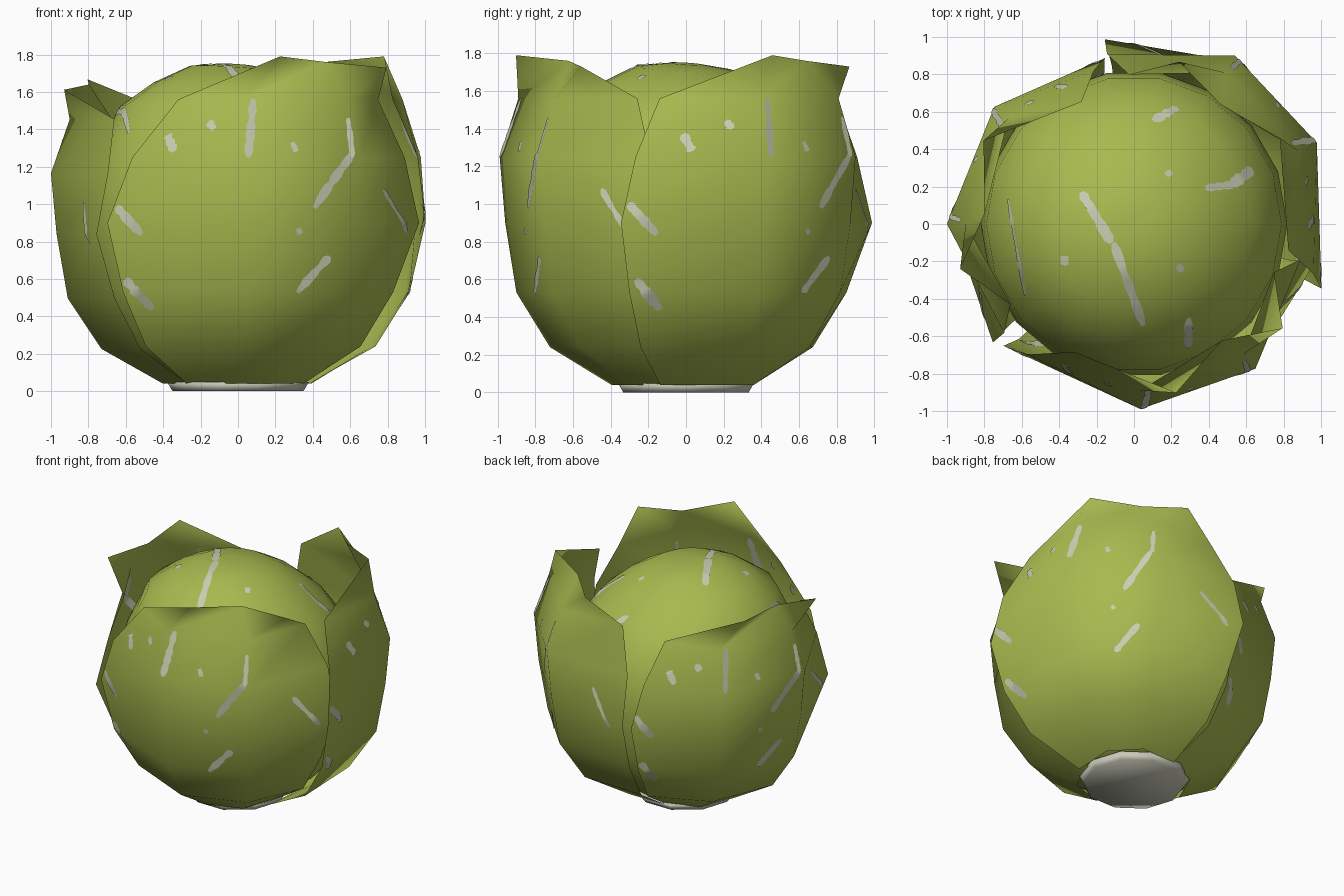
import bpy, bmesh, random
from math import sin, cos, radians
from mathutils import Vector
from mathutils.bvhtree import BVHTree

random.seed(4)
if "Cube" in bpy.data.objects:
    bpy.data.objects.remove(bpy.data.objects["Cube"])


def material(name, rgb):
    m = bpy.data.materials.new(name)
    m.use_nodes = True
    m.diffuse_color = (*rgb, 1)
    b = m.node_tree.nodes["Principled BSDF"]
    b.inputs["Base Color"].default_value = (*rgb, 1)
    b.inputs["Roughness"].default_value = 0.9
    return m


GREEN = material("leaf green", (0.39, 0.49, 0.078))
PALE = material("pale vein", (0.59, 0.61, 0.45))
STEM = material("stem grey", (0.59, 0.59, 0.49))


def finish(bm, name, mat):
    me = bpy.data.meshes.new(name)
    for f in bm.faces:
        f.smooth = True
    bm.to_mesh(me)
    me.materials.append(mat)
    ob = bpy.data.objects.new(name, me)
    bpy.context.collection.objects.link(ob)


def polar(az, r, z):
    return Vector((r * cos(radians(az)), r * sin(radians(az)), z))


def lathe(bm, profile, sides):
    rings = [[bm.verts.new(polar(360 * i / sides, r, z)) for i in range(sides)]
             for r, z in profile]
    for a, b in zip(rings, rings[1:]):
        for i in range(sides):
            j = (i + 1) % sides
            bm.faces.new((a[i], a[j], b[j], b[i]))
    bm.faces.new(rings[0][::-1])
    bm.faces.new(rings[-1])


def add_streak(bm, bvh, ray, start, end, width, sides):
    """Thin tapered strip laid on a surface; ray maps 2D points to a ray."""
    steps = 12
    a, b = Vector(start), Vector(end)
    hits = []
    for i in range(steps):
        p, n, _, _ = bvh.ray_cast(*ray(a.lerp(b, i / (steps - 1))))
        if p:
            hits.append((p, n))
    if len(hits) < 3:
        return
    along = (hits[-1][0] - hits[0][0]).normalized()
    widths = [width * random.uniform(0.35, 0.6) for _ in hits]
    widths[0] = widths[-1] = width * 0.25
    for side in sides:
        rails = []
        for (p, n), w in zip(hits, widths):
            across = n.cross(along).normalized() * w
            base = p + n * 0.004 * side
            rails.append((bm.verts.new(base - across), bm.verts.new(base + across)))
        for (a0, a1), (b0, b1) in zip(rails, rails[1:]):
            bm.faces.new((a0, b0, b1, a1) if side > 0 else (a0, a1, b1, b0))


# Outer leaf rows: height, radius factors (start edge, inside, end edge),
# angle shifts of the start and end edges
LEAF_ROWS = [
    (0.04, 0.38, 0.40, 0.36, -1, 1),
    (0.24, 0.73, 0.73, 0.68, 1, -1),
    (0.53, 0.91, 0.91, 0.86, 1, -1),
    (0.90, 1.00, 0.97, 1.00, 0, 0),
    (1.25, 0.94, 1.00, 0.92, 4, 0),
    (1.56, 0.79, 0.90, 0.80, 11, -7),
]
RIBS = (-19, 24, 59, 99)
LEAF_STREAKS = [
    ((27, 1.56), (25, 1.25), 0.045), ((58, 1.46), (57, 1.25), 0.03),
    ((57, 1.27), (46, 0.98), 0.045),
    ((52, 0.72), (42, 0.53), 0.045), ((-18, 1.02), (-9, 0.84), 0.05),
    ((80, 1.08), (92, 0.85), 0.035), ((-16, 0.6), (-9, 0.44), 0.055),
    ((-1, 1.37), (2, 1.28), 0.05), ((13, 1.44), (15, 1.40), 0.045),
    ((39, 1.33), (40, 1.28), 0.035), ((41, 0.87), (42, 0.84), 0.03),
]


def leaf(name, columns, lip, height, sweep):
    """columns: angle and widest radius of four ribs; lip: three rim points."""
    def lift(z):
        return 0.04 + (z - 0.04) * height

    bm = bmesh.new()
    rows = []
    for z, start, inside, end, shift0, shift1 in LEAF_ROWS:
        factors = (start, inside, inside, end)
        shifts = (shift0 * sweep, 0, 0, shift1)
        rows.append([bm.verts.new(polar(az + s, r * f, lift(z)))
                     for (az, r), f, s in zip(columns, factors, shifts)])
    for lo, hi in zip(rows, rows[1:]):
        for i in range(3):
            bm.faces.new((lo[i], lo[i + 1], hi[i + 1], hi[i]))
    # curled lip with a dip in the middle
    e0, c1, c2, e3 = rows[-1]
    t0, t1, t2 = [bm.verts.new(polar(az, r, lift(z)))
                  for (az, r), z in zip(lip, (1.79, 1.76, 1.73))]
    for tri in ((e0, c1, t0), (c1, t1, t0), (c1, c2, t1), (c2, t2, t1), (c2, e3, t2)):
        bm.faces.new(tri)
    bm.normal_update()
    bvh = BVHTree.FromBMesh(bm)
    finish(bm, name, GREEN)

    def outward(p):
        # place the streak between the same two ribs on every leaf
        i = sum(p.x > rib for rib in RIBS[1:3])
        t = (p.x - RIBS[i]) / (RIBS[i + 1] - RIBS[i])
        az = columns[i][0] * (1 - t) + columns[i + 1][0] * t
        return Vector((0, 0, lift(p.y))), polar(az, 1, 0)

    veins = bmesh.new()
    for start, end, width in LEAF_STREAKS:
        add_streak(veins, bvh, outward, start, end, width, (1, -1))
    finish(veins, name + "_veins", PALE)


leaf("back_left_leaf", [(-19, 1.06), (24, 1.07), (59, 1.05), (99, 1.0)],
     [(30.5, 0.905), (54, 0.79), (74.5, 0.9)], 1.0, 0.85)
leaf("front_leaf", [(223, 0.955), (272, 0.99), (310, 1.01), (348, 0.99)],
     [(284, 0.93), (307, 0.78), (325, 0.97)], 1.0, 2.0)
leaf("right_leaf", [(100, 0.9), (140, 0.975), (180, 1.0), (220, 0.985)],
     [(151, 0.92), (176, 0.8), (194.5, 0.96)], 0.93, 1.2)

# Rounded head inside the leaves, its crown leaning slightly
bm = bmesh.new()
lathe(bm, [(0.33, 0.045), (0.62, 0.25), (0.76, 0.55), (0.82, 0.9), (0.79, 1.2),
           (0.63, 1.48), (0.45, 1.62), (0.26, 1.72), (0.08, 1.745)], 18)
for v in bm.verts:
    if v.co.z > 1.4:
        v.co.z -= 0.07 * v.co.x + 0.05 * v.co.y
bm.normal_update()
head_bvh = BVHTree.FromBMesh(bm)
finish(bm, "head", GREEN)

# Pale streaks on top of the head
HEAD_STREAKS = [
    ((-0.28, 0.17), (-0.12, -0.10), 0.05), ((-0.11, -0.10), (0.05, -0.54), 0.045),
    ((0.38, 0.19), (0.53, 0.21), 0.04), ((0.52, 0.21), (0.63, 0.29), 0.06),
    ((0.10, 0.55), (0.23, 0.62), 0.05), ((-0.67, 0.13), (-0.58, -0.38), 0.04),
    ((0.29, -0.50), (0.29, -0.66), 0.045), ((-0.37, -0.17), (-0.37, -0.22), 0.045),
    ((0.23, -0.22), (0.26, -0.25), 0.04), ((0.17, 0.26), (0.20, 0.28), 0.035),
    ((-0.40, 0.63), (-0.42, 0.70), 0.05),
]
veins = bmesh.new()
for start, end, width in HEAD_STREAKS:
    add_streak(veins, head_bvh, lambda p: (Vector((p.x, p.y, 3)), Vector((0, 0, -1))),
               start, end, width, (1,))
finish(veins, "head_veins", PALE)

# Cut stem underneath
bm = bmesh.new()
lathe(bm, [(0.35, 0), (0.38, 0.05)], 10)
finish(bm, "stem", STEM)
